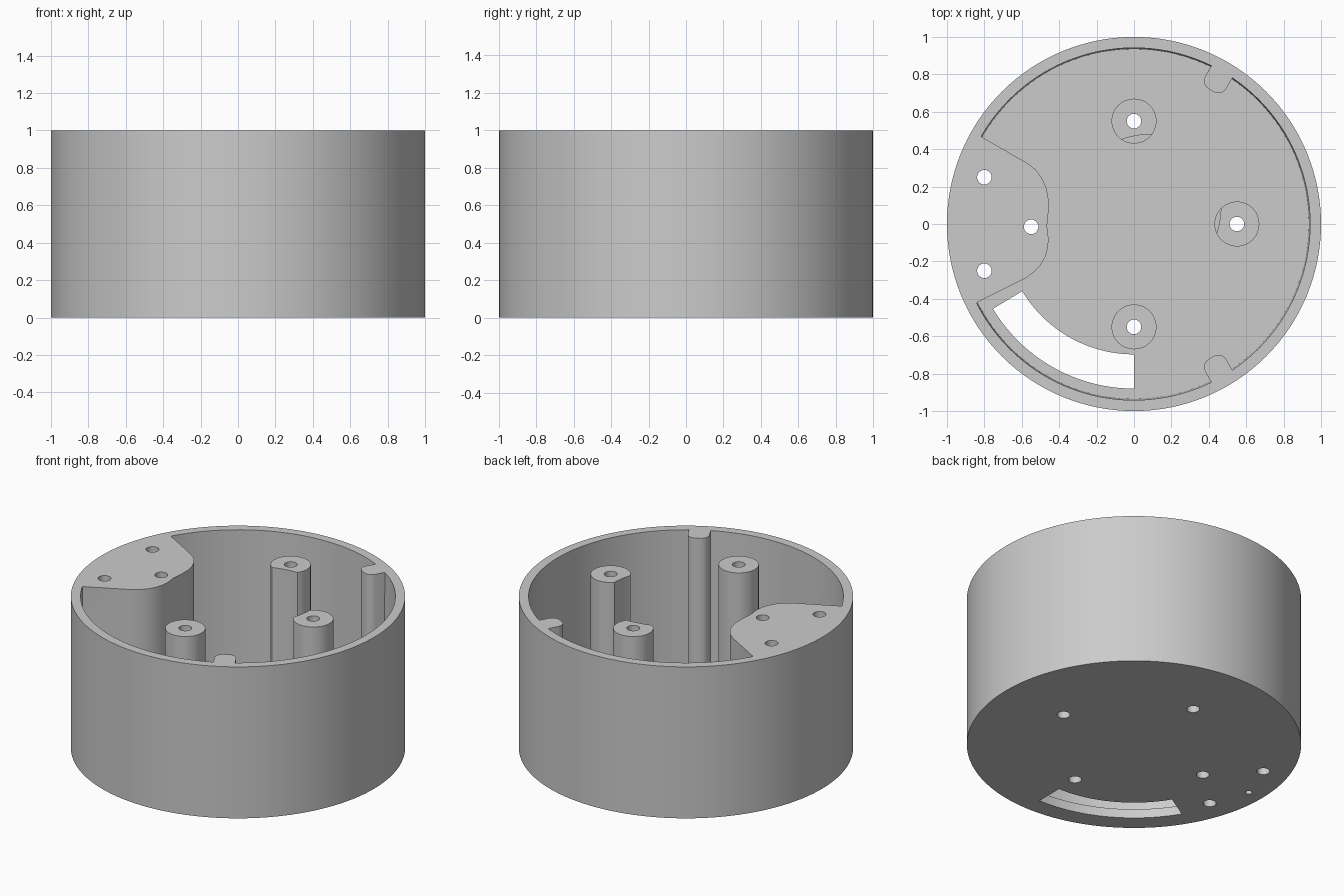
import bpy, bmesh
from math import cos, sin, radians, pi

if "Cube" in bpy.data.objects:
    bpy.data.objects.remove(bpy.data.objects["Cube"], do_unlink=True)

grey = bpy.data.materials.new("plain_grey")
grey.use_nodes = True
grey.diffuse_color = (0.6, 0.6, 0.6, 1)
grey.node_tree.nodes["Principled BSDF"].inputs["Base Color"].default_value = (0.6, 0.6, 0.6, 1)

FLOOR, WALL, TALL = 0.06, 0.94, 1.2


def arc(r, a0, a1, n, cx=0, cy=0):
    """Points on an arc, angles in degrees, both ends included."""
    angles = [radians(a0 + (a1 - a0) * i / n) for i in range(n + 1)]
    return [(cx + r * cos(a), cy + r * sin(a)) for a in angles]


def circle(r, cx=0, cy=0, n=32):
    return arc(r, 0, 360, n, cx, cy)[:-1]


def prism(name, profile, z0, z1, top_scale=1):
    """Closed upright solid from an outline."""
    bm = bmesh.new()
    low = [bm.verts.new((x, y, z0)) for x, y in profile]
    high = [bm.verts.new((x * top_scale, y * top_scale, z1)) for x, y in profile]
    bm.faces.new(low)
    bm.faces.new(high)
    for i in range(len(low)):
        j = (i + 1) % len(low)
        bm.faces.new((low[i], low[j], high[j], high[i]))
    bmesh.ops.recalc_face_normals(bm, faces=bm.faces)
    mesh = bpy.data.meshes.new(name)
    bm.to_mesh(mesh)
    bm.free()
    obj = bpy.data.objects.new(name, mesh)
    bpy.context.collection.objects.link(obj)
    mesh.materials.append(grey)
    return obj


def subtract(target, *cutters):
    """Cut solids out of the target, then discard them."""
    for cutter in cutters:
        cutter.hide_render = True
        mod = target.modifiers.new("cut", 'BOOLEAN')
        mod.operation, mod.solver, mod.object = 'DIFFERENCE', 'EXACT', cutter
        bpy.context.view_layer.update()
        graph = bpy.context.evaluated_depsgraph_get()
        result = bpy.data.meshes.new_from_object(target.evaluated_get(graph))
        target.modifiers.clear()
        target.data = result
        bpy.data.objects.remove(cutter, do_unlink=True)


# Solids left standing inside the cavity: screw posts, two of them notched
posts = [(0, 0.55), (0.55, 0), (0, -0.55)]
standing = [prism("screw_post", circle(0.12, x, y, 48), 0, TALL) for x, y in posts]
for post, (cx, cy) in zip(standing, [(0.1, -0.02), (-0.035, 0.1)]):
    subtract(post, prism("post_notch", circle(0.5, cx, cy, 96), 0.3, 1.4))

# Mounting block with rounded shoulders against the wall
front_edge = [(-0.84, -0.42), (-0.58, -0.29), (-0.535, -0.258), (-0.5, -0.22),
              (-0.474, -0.175), (-0.46, -0.125), (-0.457, -0.08), (-0.465, -0.01),
              (-0.457, 0.07), (-0.457, 0.13), (-0.468, 0.19), (-0.492, 0.245),
              (-0.525, 0.29), (-0.57, 0.325), (-0.813, 0.465)]
standing.append(prism("mounting_block", front_edge + arc(0.985, 149, 208, 24), 0, TALL))

# Pair of wall ribs with rounded noses
for angle in (60, -60):
    c, s = cos(radians(angle)), sin(radians(angle))
    nose = arc(0.05, 270, 180, 6, 0.875, -0.015) + arc(0.05, 180, 90, 6, 0.875, 0.015)
    outline = nose + [(0.97, 0.065), (0.97, -0.065)]
    turned = [(u * c - v * s, u * s + v * c) for u, v in outline]
    standing.append(prism("wall_rib", turned, 0, TALL))

# Slightly tapered cavity around those solids
cavity = prism("cavity", circle(WALL - 0.005, n=128), FLOOR, 1.1, 1.008)
subtract(cavity, *standing)

# Round housing, hollowed out
housing = prism("round_housing", circle(1, n=128), 0, 1)
subtract(housing, cavity)

# Screw holes through posts and block, blind pin hole beneath
holes = posts + [(-0.55, -0.015), (-0.8, 0.25), (-0.8, -0.25)]
subtract(housing, *[prism("screw_hole", circle(0.039, x, y, 24), -0.1, TALL) for x, y in holes])
subtract(housing, prism("pin_hole", circle(0.02, -0.895, 0, 16), -0.1, 0.15))

# Curved slot in the floor
slot = arc(0.88, 211, 270, 32) + arc(0.697, 270, 211, 32)
subtract(housing, prism("floor_slot", slot, -0.1, FLOOR + 0.02))

# Smooth curved walls, sharp rims
bpy.ops.object.select_all(action='DESELECT')
housing.select_set(True)
bpy.context.view_layer.objects.active = housing
bpy.ops.object.shade_smooth_by_angle(angle=radians(30))
